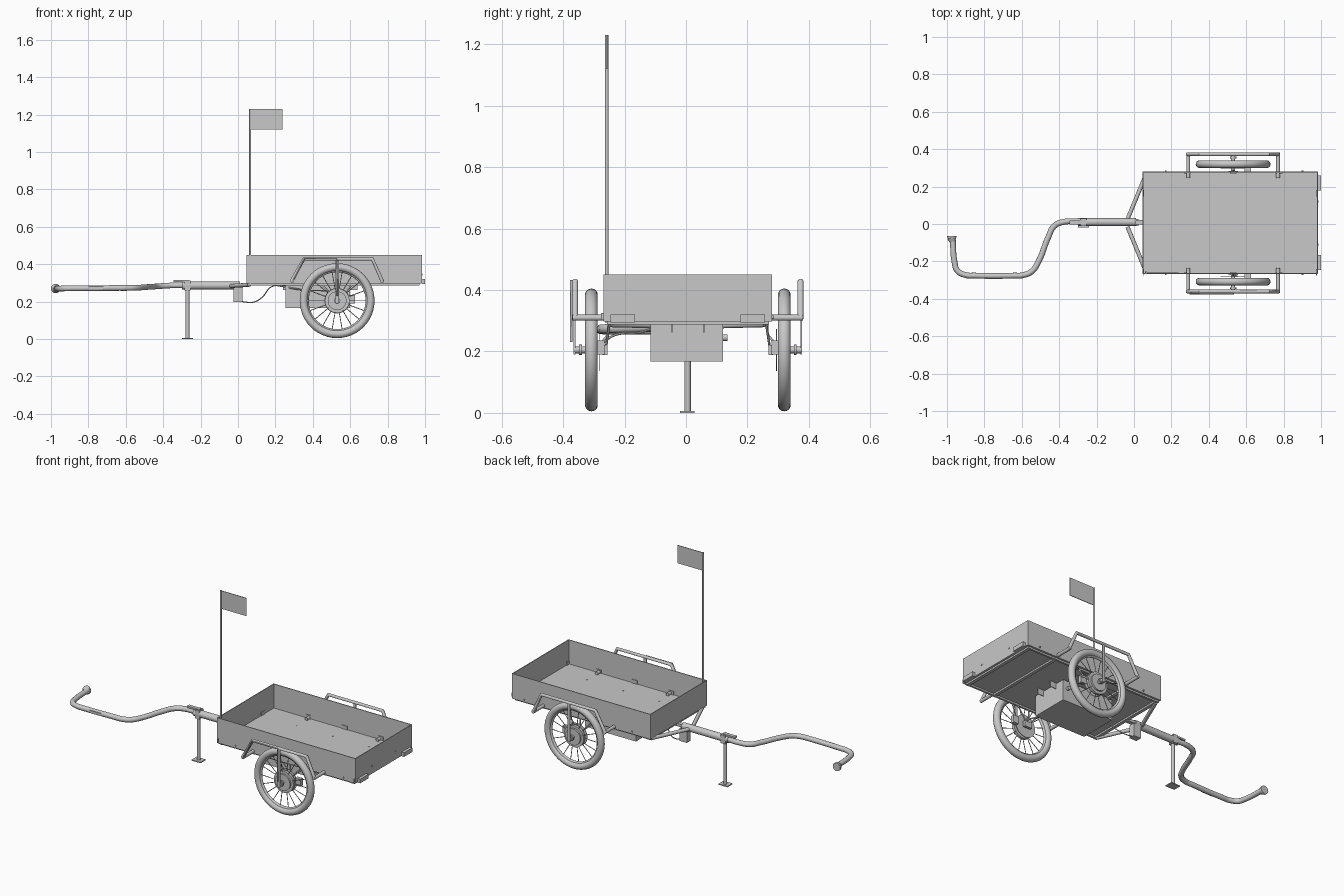
import bpy
import math
from mathutils import Vector

if "Cube" in bpy.data.objects:
    bpy.data.objects.remove(bpy.data.objects["Cube"], do_unlink=True)

grey = bpy.data.materials.new("plain grey")
grey.use_nodes = True
COLOUR = (0.58, 0.58, 0.58, 1)
grey.diffuse_color = COLOUR
grey.node_tree.nodes["Principled BSDF"].inputs["Base Color"].default_value = COLOUR


def finish(name, smooth=False):
    ob = bpy.context.object
    ob.name = name
    ob.data.materials.clear()
    ob.data.materials.append(grey)
    if smooth:
        bpy.ops.object.shade_smooth_by_angle(angle=math.radians(40))
    return ob


def box(name, x, y, z):
    """Block from (min, max) pairs."""
    spans = (x, y, z)
    bpy.ops.mesh.primitive_cube_add(size=1, location=[(a + b) / 2 for a, b in spans])
    bpy.context.object.scale = [abs(b - a) for a, b in spans]
    bpy.ops.object.transform_apply(location=False, rotation=False, scale=True)
    return finish(name)


def rod(name, a, b, r, r2=None, sides=16):
    a, b = Vector(a), Vector(b)
    bpy.ops.mesh.primitive_cone_add(vertices=sides, radius1=r, radius2=r if r2 is None else r2,
                                    depth=(b - a).length, location=(a + b) / 2)
    bpy.context.object.rotation_euler = (b - a).to_track_quat("Z", "Y").to_euler()
    return finish(name, True)


def tube(name, points, r, smooth=True):
    """Round tube along a path, with straight or eased corners."""
    curve = bpy.data.curves.new(name, "CURVE")
    curve.dimensions = "3D"
    curve.bevel_depth = r
    curve.bevel_resolution = 3
    curve.use_fill_caps = True
    if smooth:
        spline = curve.splines.new("BEZIER")
        spline.bezier_points.add(len(points) - 1)
        for p, co in zip(spline.bezier_points, points):
            p.co = co
            p.handle_left_type = p.handle_right_type = "AUTO"
    else:
        spline = curve.splines.new("POLY")
        spline.points.add(len(points) - 1)
        for p, co in zip(spline.points, points):
            p.co = (*co, 1)
    ob = bpy.data.objects.new(name, curve)
    bpy.context.collection.objects.link(ob)
    bpy.ops.object.select_all(action="DESELECT")
    ob.select_set(True)
    bpy.context.view_layer.objects.active = ob
    bpy.ops.object.convert(target="MESH")
    return finish(name, True)


def ring(name, y, major, minor):
    bpy.ops.mesh.primitive_torus_add(location=(AX, y, AZ), rotation=(math.pi / 2, 0, 0),
                                     major_radius=major, minor_radius=minor,
                                     major_segments=48, minor_segments=14)
    return finish(name, True)


# Main dimensions
X0, X1, Y0, Y1 = 0.045, 0.983, -0.268, 0.28
MID = (Y0 + Y1) / 2
T = 0.005
AX, AZ = 0.53, 0.205
POSTS = (0.285, AX, 0.775)

# Open cargo bed
box("bed_floor", (X0, X1), (Y0, Y1), (0.297, 0.303))
for name, x, y in (("bed_front_side", (X0, X1), (Y0, Y0 + T)), ("bed_back_side", (X0, X1), (Y1 - T, Y1)),
                   ("bed_nose", (X0, X0 + T), (Y0, Y1)), ("bed_tail", (X1 - T, X1), (Y0, Y1))):
    box(name, x, y, (0.297, 0.45))

# Latches, corner clips and floor bolts
for s in (-1, 1):
    yc = MID + s * 0.212
    box("tail_latch", (X1, 1.0), (yc - 0.04, yc + 0.04), (0.295, 0.32))
    wall = MID + s * 0.27
    for x in POSTS:
        box("side_clip", (x - 0.018, x + 0.018), (wall - s * 0.005, wall), (0.303, 0.325))
        rod("floor_bolt", (x, MID + s * 0.155, 0.302), (x, MID + s * 0.155, 0.305), 0.005)
    for x in (0.17, 0.9):
        edge = MID + s * 0.274
        rod("side_bolt", (x, edge, 0.312), (x, edge + s * 0.006, 0.312), 0.005)
    for x in (X0 + T, X1 - T - 0.004):
        box("end_clip", (x, x + 0.004), (yc - 0.07, yc - 0.035), (0.303, 0.325))
    rod("tail_bolt", (X1, MID + s * 0.115, 0.345), (X1 + 0.003, MID + s * 0.115, 0.345), 0.005)

# Frame under the floor
for x in (0.06, 0.285, 0.775, 0.96):
    box("cross_beam", (x - 0.01, x + 0.01), (Y0 + 0.01, Y1 - 0.01), (0.287, 0.297))
for s in (-1, 1):
    box("long_beam", (0.06, 0.96), (MID + s * 0.25, MID + s * 0.262), (0.287, 0.297))
    box("battery_hanger", (0.24, 0.64), (MID + s * 0.05, MID + s * 0.054), (0.262, 0.297))
box("battery_case", (0.255, 0.6), (-0.115, 0.12), (0.167, 0.292))
rod("battery_plug", (0.57, 0.11, 0.245), (0.57, 0.135, 0.245), 0.011)

# Wheels, mounts and guard rails on both sides
for s in (-1, 1):
    def out(d):
        return MID + s * d

    wy = out(0.314)
    ring("tyre", wy, 0.179, 0.021)
    ring("wheel_rim", wy, 0.161, 0.009)
    rod("axle", (AX, out(0.262), AZ), (AX, out(0.372), AZ), 0.011)
    rod("hub", (AX, wy - 0.018, AZ), (AX, wy + 0.018, AZ), 0.05, sides=32)
    rod("hub_flange", (AX, wy - 0.008, AZ), (AX, wy + 0.008, AZ), 0.066, sides=32)
    rod("brake_disc", (AX, out(0.287), AZ), (AX, out(0.29), AZ), 0.068, sides=32)
    rod("hub_cap", (AX, out(0.345), AZ), (AX, out(0.354), AZ), 0.017)
    for i in range(18):
        a = i * math.tau / 18
        c, d = math.cos(a), math.sin(a)
        side = 0.007 * (-1) ** i
        rod("spoke", (AX + 0.06 * c, wy + side, AZ + 0.06 * d),
            (AX + 0.16 * c, wy, AZ + 0.16 * d), 0.0022, sides=6)

    # Inner mount and brake caliper
    tube("inner_mount", [(AX, out(0.258), 0.297), (AX, out(0.26), 0.255),
                         (AX, out(0.28), 0.23), (AX, out(0.28), AZ)], 0.004, False)
    box("axle_block", (AX - 0.025, AX + 0.025), (out(0.262), out(0.278)), (AZ - 0.016, AZ + 0.016))
    box("brake_caliper", (0.59, 0.625), (out(0.272), out(0.295)), (0.19, 0.235))
    for x in (0.45, 0.61):
        rod("mount_brace", (x, out(0.255), 0.29), (AX, out(0.268), AZ), 0.004)

    # Guard rail with its arms and outer axle stay
    gy = out(0.367)
    tube("guard_rail", [(0.285, gy, 0.308), (0.352, gy, 0.428), (0.718, gy, 0.428),
                        (0.772, gy, 0.308)], 0.01, False)
    for x in (0.29, 0.77):
        rod("guard_arm", (x, out(0.24), 0.31), (x, out(0.375), 0.31), 0.01)
    box("axle_stay", (AX - 0.009, AX + 0.009), (out(0.366), out(0.372)), (0.19, 0.43))

# Cable clipped along the right guard rail and down its stay
tube("guard_cable", [(0.3, -0.374, 0.32), (0.355, -0.374, 0.43), (AX, -0.374, 0.43),
                     (AX, -0.374, 0.23)], 0.004, False)

# Drawbar with its diagonal struts and hitch bracket
rod("drawbar", (-0.3, 0.01, 0.286), (0.01, 0.01, 0.286), 0.021, sides=24)
for s in (-1, 1):
    rod("drawbar_strut", (-0.035, 0.005 + s * 0.02, 0.284), (0.06, 0.005 + s * 0.25, 0.29), 0.011)
box("hitch_bracket", (-0.025, 0.025), (-0.01, 0.028), (0.198, 0.275))
box("hitch_plate", (0.0, 0.06), (-0.002, 0.022), (0.28, 0.297))
tube("brake_cable", [(0.02, 0.01, 0.2), (0.08, 0.01, 0.197), (0.125, -0.01, 0.22),
                     (0.18, -0.06, 0.28), (0.26, -0.1, 0.288)], 0.003)
tube("hub_cable", [(0.2, -0.08, 0.288), (0.35, -0.15, 0.262), (0.5, -0.24, 0.25),
                   (0.55, -0.28, 0.22)], 0.004)

# Curved pull handle with flared end
tube("pull_handle", [(-0.28, 0.012, 0.287), (-0.37, 0.012, 0.286), (-0.425, -0.01, 0.282),
                     (-0.46, -0.075, 0.28), (-0.51, -0.2, 0.276), (-0.545, -0.252, 0.274),
                     (-0.595, -0.274, 0.273), (-0.64, -0.276, 0.273), (-0.85, -0.276, 0.271),
                     (-0.9, -0.273, 0.271), (-0.944, -0.25, 0.27), (-0.96, -0.2, 0.27),
                     (-0.969, -0.08, 0.27)], 0.0155)
rod("handle_flare", (-0.97, -0.095, 0.27), (-0.975, -0.072, 0.27), 0.016, 0.025, 24)
rod("handle_cap", (-0.975, -0.073, 0.27), (-0.975, -0.063, 0.27), 0.025, sides=24)
box("handle_plate", (-0.8, -0.72), (-0.294, -0.289), (0.264, 0.28))

# Parking stand and clamp
rod("stand_leg", (-0.27, 0.005, 0.005), (-0.27, 0.005, 0.3), 0.0105)
box("stand_foot", (-0.3, -0.24), (-0.02, 0.028), (0, 0.006))
box("stand_clamp", (-0.285, -0.255), (-0.01, 0.03), (0.26, 0.312))
box("clamp_lever", (-0.345, -0.26), (-0.002, 0.02), (0.306, 0.316))

# Flag on its pole
rod("flag_pole", (0.065, -0.258, 0.295), (0.065, -0.258, 1.23), 0.006, sides=10)
box("flag", (0.065, 0.238), (-0.26, -0.256), (1.12, 1.23))
